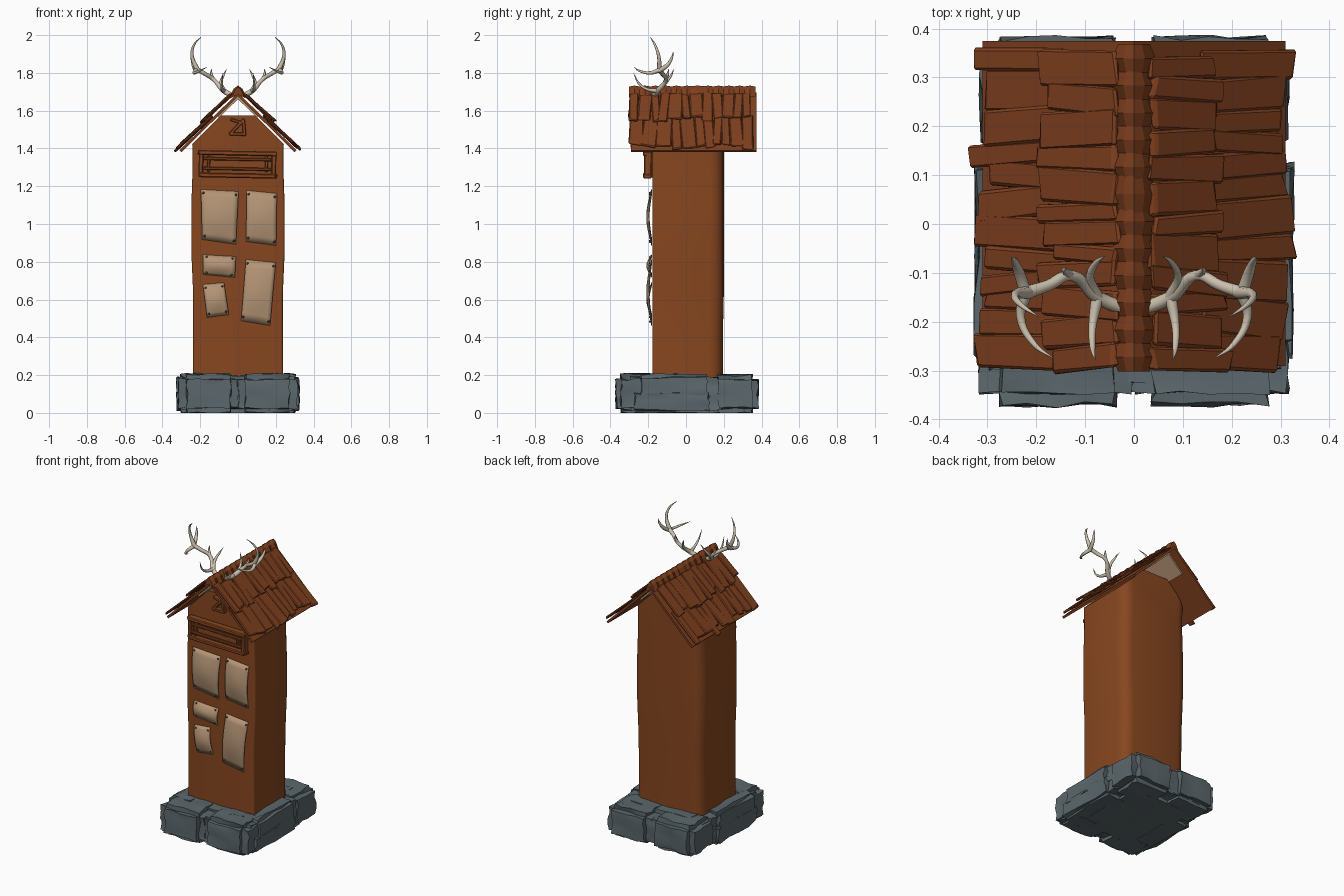
import bpy, bmesh, math, random
from mathutils import Vector, Matrix

if "Cube" in bpy.data.objects:
    bpy.data.objects.remove(bpy.data.objects["Cube"])

random.seed(7)

def material(name, rgb):
    m = bpy.data.materials.new(name)
    m.diffuse_color = (*rgb, 1)
    m.use_nodes = True
    m.node_tree.nodes["Principled BSDF"].inputs["Base Color"].default_value = m.diffuse_color
    return m

WOOD = material("brown wood", (0.24, 0.062, 0.014))
ROOF = material("red brown shingle", (0.21, 0.05, 0.013))
STONE = material("grey stone", (0.105, 0.135, 0.148))
PAPER = material("tan parchment", (0.46, 0.30, 0.18))
BONE = material("pale antler", (0.60, 0.53, 0.42))
NAIL = material("dark nail", (0.07, 0.04, 0.025))

def finish(bm, name, mat, smooth=None):
    bmesh.ops.recalc_face_normals(bm, faces=bm.faces)
    me = bpy.data.meshes.new(name)
    bm.to_mesh(me)
    bm.free()
    ob = bpy.data.objects.new(name, me)
    bpy.context.collection.objects.link(ob)
    me.materials.append(mat)
    if smooth:
        bpy.ops.object.select_all(action='DESELECT')
        bpy.context.view_layer.objects.active = ob
        ob.select_set(True)
        bpy.ops.object.shade_smooth_by_angle(angle=math.radians(smooth))
    return ob

def add_box(bm, size, mat4, bevel=0.0, jitter=0.0):
    """Box with optional bevel and random corner shifts, added to a bmesh."""
    part = bmesh.new()
    bmesh.ops.create_cube(part, size=1)
    for v in part.verts:
        v.co = Vector((v.co[i] * size[i] + random.uniform(-jitter, jitter) * size[i] for i in range(3)))
    if bevel:
        bmesh.ops.bevel(part, geom=part.edges[:], offset=bevel, segments=1, affect='EDGES')
    part.transform(mat4)
    tmp = bpy.data.meshes.new("tmp")
    part.to_mesh(tmp)
    part.free()
    bm.from_mesh(tmp)
    bpy.data.meshes.remove(tmp)

def at(x, y, z, rot=0.0, axis='Y'):
    return Matrix.Translation((x, y, z)) @ Matrix.Rotation(rot, 4, axis)

# Foundation stones: rough blocks around a core
def stone(name, lo, hi):
    bm = bmesh.new()
    bmesh.ops.create_cube(bm, size=1)
    bmesh.ops.bevel(bm, geom=bm.edges[:], offset=0.13, segments=2, affect='EDGES')
    bmesh.ops.subdivide_edges(bm, edges=[e for e in bm.edges if e.calc_length() > 0.5], cuts=3, use_grid_fill=True)
    size = [hi[i] - lo[i] for i in range(3)]
    for v in bm.verts:
        p = v.co.copy()
        v.co = Vector((lo[i] + (p[i] + 0.5) * size[i] + random.uniform(-0.007, 0.007) for i in range(3)))
        v.co.z = max(0, v.co.z)
    finish(bm, name, STONE, 40)

stone("core_stone", (-0.29, -0.33, 0.0), (0.29, 0.35, 0.20))
for s, tag in ((-1, "left"), (1, "right")):
    a, b = sorted((s * 0.0, s * 0.312))
    stone("front_stone_" + tag, (a, -0.37, 0.0), (b, -0.16, 0.205))
    stone("back_stone_" + tag, (a, 0.14, 0.0), (b, 0.38, 0.20))
    a, b = sorted((s * 0.15, s * 0.322))
    stone("side_stone_low_" + tag, (a, -0.34, 0.0), (b, 0.19, 0.12))
    stone("side_stone_high_" + tag, (a, -0.30, 0.07), (b, 0.17, 0.205))

# Post body: lofted rounded section, cut to the roof slope
def section(hw, y0, y1):
    pts = []
    for cx, cy, r, start in ((1, y0, 0.012, -90), (1, y1, 0.07, 0), (-1, y1, 0.07, 90), (-1, y0, 0.012, 180)):
        yc = cy + r if cy == y0 else cy - r
        for k in range(5):
            a = math.radians(start + k * 22.5)
            pts.append((cx * (hw - r) + r * math.cos(a), yc + r * math.sin(a)))
    return pts

bm = bmesh.new()
rings = []
for z, hw, y1 in ((0.12, 0.24, 0.195), (0.4, 0.237, 0.195), (0.62, 0.237, 0.2), (0.85, 0.247, 0.2),
                  (1.1, 0.247, 0.2), (1.3, 0.24, 0.2), (1.575, 0.245, 0.2)):
    rings.append([bm.verts.new((x, y, z)) for x, y in section(hw, -0.178, y1)])
n = len(rings[0])
for r0, r1 in zip(rings, rings[1:]):
    for i in range(n):
        bm.faces.new((r0[i], r0[(i + 1) % n], r1[(i + 1) % n], r1[i]))
bm.faces.new(rings[0])
bm.faces.new(rings[-1])
for s in (-1, 1):
    cut = bmesh.ops.bisect_plane(bm, geom=bm.verts[:] + bm.edges[:] + bm.faces[:], plane_co=(0, 0, 1.665),
                                 plane_no=(s, 0, 1), clear_outer=True)
    bmesh.ops.holes_fill(bm, edges=[e for e in bm.edges if e.is_boundary], sides=0)
finish(bm, "post_body", WOOD, 35)

# Roof: base sheets, lining near the ridge, two rows of shingles per slope
ANG = math.atan2(0.305, 0.31)

def on_slope(s, d, y, h, tilt=0.0, skew=0.0):
    """Frame on slope side s: local x runs down the slope, z is outward."""
    a = s * ANG
    base = Vector((s * (d * math.cos(ANG) + h * math.sin(ANG)), y, 1.695 - d * math.sin(ANG) + h * math.cos(ANG)))
    return Matrix.Translation(base) @ Matrix.Rotation(a + s * tilt, 4, 'Y') @ Matrix.Rotation(skew, 4, 'Z')

for s, tag in ((-1, "left"), (1, "right")):
    bm = bmesh.new()
    add_box(bm, (0.435, 0.665, 0.014), on_slope(s, 0.2175, 0.042, -0.007))
    finish(bm, "roof_sheet_" + tag, ROOF)
    bm = bmesh.new()
    add_box(bm, (0.15, 0.58, 0.01), on_slope(s, 0.09, 0.03, -0.019))
    finish(bm, "ridge_lining_" + tag, PAPER)
    bm = bmesh.new()
    for start, end, h in ((0.19, 0.435, 0.012), (0.03, 0.235, 0.022)):
        y = -0.30
        while y < 0.33:
            w = random.uniform(0.035, 0.085)
            e = end + random.uniform(-0.035, 0.015)
            add_box(bm, (e - start, w, 0.014),
                    on_slope(s, (start + e) / 2, y + w / 2, h + random.uniform(-0.004, 0.004),
                             random.uniform(-0.06, 0.0), random.uniform(-0.08, 0.08)), 0.005, 0.06)
            y += w * 0.95
    finish(bm, "shingles_" + tag, ROOF)

# Ridge caps: bent six-sided tiles along the ridge
bm = bmesh.new()
for k in range(12):
    y = -0.272 + k * 0.0555
    long = 0.06 if k != 6 else 0.1
    rows = []
    for t, f in ((-0.5, 0.72), (0, 1.0), (0.5, 0.72)):
        row = []
        for x, z in ((-0.045, 1.675), (-0.022, 1.717), (0, 1.733), (0.022, 1.717), (0.045, 1.675), (0, 1.69)):
            row.append(bm.verts.new((x * f, y + t * long, z - (1 - f) * 0.02)))
        rows.append(row)
    for a, b in zip(rows, rows[1:]):
        for i in range(6):
            bm.faces.new((a[i], a[(i + 1) % 6], b[(i + 1) % 6], b[i]))
    bm.faces.new(rows[0])
    bm.faces.new(rows[-1])
finish(bm, "ridge_caps", ROOF)

# Notice rack: board, frame beams, two rails and pegs
bm = bmesh.new()
tilt = 0.02
add_box(bm, (0.40, 0.02, 0.13), at(-0.003, -0.186, 1.315, tilt))
for z in (1.256, 1.375):
    add_box(bm, (0.415, 0.045, 0.024), at(-0.003, -0.204, z, tilt), 0.005, 0.02)
for x in (-0.196, 0.19):
    add_box(bm, (0.024, 0.04, 0.13), at(x, -0.202, 1.315, tilt), 0.005, 0.02)
for z in (1.292, 1.343):
    add_box(bm, (0.36, 0.018, 0.016), at(-0.003, -0.214, z, tilt), 0.004)
for x in (-0.155, 0.15):
    add_box(bm, (0.016, 0.022, 0.085), at(x, -0.208, 1.318, tilt), 0.003)
finish(bm, "notice_rack", WOOD)

# Triangular hanger in the gable
bm = bmesh.new()
tri = [Vector((-0.04, 0, 1.478)), Vector((0.035, 0, 1.475)), Vector((0.028, 0, 1.55))]
for p, q in zip(tri, tri[1:] + tri[:1]):
    d, m = q - p, (p + q) / 2
    add_box(bm, (d.length + 0.012, 0.03, 0.017), at(m.x, -0.19, m.z, -math.atan2(d.z, d.x)), 0.003)
add_box(bm, (0.06, 0.03, 0.015), at(-0.01, -0.19, 1.545, 0.3), 0.003)
finish(bm, "gable_hanger", WOOD)

# Parchment sheets: bulged quads with a nail in each corner
sheets = {
    "upper_left": ((-0.196, 1.183), (0.003, 1.172), (-0.011, 0.892), (-0.19, 0.918)),
    "upper_right": ((0.046, 1.178), (0.206, 1.162), (0.202, 0.886), (0.042, 0.907)),
    "middle_left": ((-0.186, 0.838), (-0.011, 0.828), (-0.016, 0.717), (-0.186, 0.733)),
    "lower_left": ((-0.186, 0.680), (-0.074, 0.690), (-0.048, 0.520), (-0.164, 0.505)),
    "lower_right": ((0.042, 0.812), (0.200, 0.796), (0.170, 0.462), (0.016, 0.488)),
}
for name, corners in sheets.items():
    tl, tr, br, bl = (Vector(c) for c in corners)
    N = 8
    bm = bmesh.new()
    grid = []
    for j in range(N + 1):
        v = j / N
        row = []
        for i in range(N + 1):
            u = i / N
            p = tl.lerp(tr, u).lerp(bl.lerp(br, u), v)
            bulge = 0.026 * math.sin(math.pi * v) * (0.55 + 0.45 * math.sin(math.pi * u))
            row.append(bm.verts.new((p.x, -0.184 - bulge, p.y)))
        grid.append(row)
    for j in range(N):
        for i in range(N):
            bm.faces.new((grid[j][i], grid[j][i + 1], grid[j + 1][i + 1], grid[j + 1][i]))
    ob = finish(bm, "parchment_" + name, PAPER, 40)
    mod = ob.modifiers.new("thickness", 'SOLIDIFY')
    mod.thickness = 0.005
    bm = bmesh.new()
    mid = (tl + tr + br + bl) / 4
    for c in (tl, tr, br, bl):
        p = c + (mid - c).normalized() * 0.022
        bmesh.ops.create_icosphere(bm, subdivisions=1, radius=0.007, matrix=Matrix.Translation((p.x, -0.189, p.y)))
    finish(bm, "nails_" + name, NAIL, 60)

# Antlers: tapered curves, mirrored left and right
tines = [
    [(0.03, -0.17, 1.68, 14), (0.075, -0.15, 1.705, 14), (0.13, -0.105, 1.765, 11),
     (0.175, -0.125, 1.795, 12), (0.22, -0.14, 1.82, 14)],
    [(0.215, -0.14, 1.815, 14), (0.243, -0.145, 1.89, 9), (0.232, -0.165, 1.95, 6), (0.195, -0.19, 1.99, 1)],
    [(0.22, -0.145, 1.81, 13), (0.235, -0.10, 1.84, 11), (0.245, -0.075, 1.88, 7), (0.25, -0.068, 1.91, 1)],
    [(0.22, -0.14, 1.815, 13), (0.232, -0.19, 1.80, 9), (0.205, -0.245, 1.81, 6), (0.165, -0.275, 1.83, 1)],
    [(0.075, -0.15, 1.705, 13), (0.085, -0.21, 1.715, 8), (0.085, -0.25, 1.745, 6), (0.08, -0.278, 1.80, 1)],
    [(0.07, -0.155, 1.70, 12), (0.09, -0.11, 1.745, 9), (0.078, -0.08, 1.785, 6), (0.06, -0.065, 1.82, 1)],
    [(0.13, -0.105, 1.765, 10), (0.142, -0.095, 1.80, 6), (0.14, -0.092, 1.82, 1)],
]
for s, tag in ((-1, "left"), (1, "right")):
    cu = bpy.data.curves.new("antler_" + tag, 'CURVE')
    cu.dimensions = '3D'
    cu.bevel_depth = 0.001
    cu.bevel_resolution = 2
    cu.resolution_u = 5
    cu.use_fill_caps = True
    for pts in tines:
        sp = cu.splines.new('BEZIER')
        sp.bezier_points.add(len(pts) - 1)
        for bp, (x, y, z, r) in zip(sp.bezier_points, pts):
            bp.co = (s * x, y, z)
            bp.radius = r
            bp.handle_left_type = bp.handle_right_type = 'AUTO'
    cu.materials.append(BONE)
    ob = bpy.data.objects.new("antler_" + tag, cu)
    bpy.context.collection.objects.link(ob)
